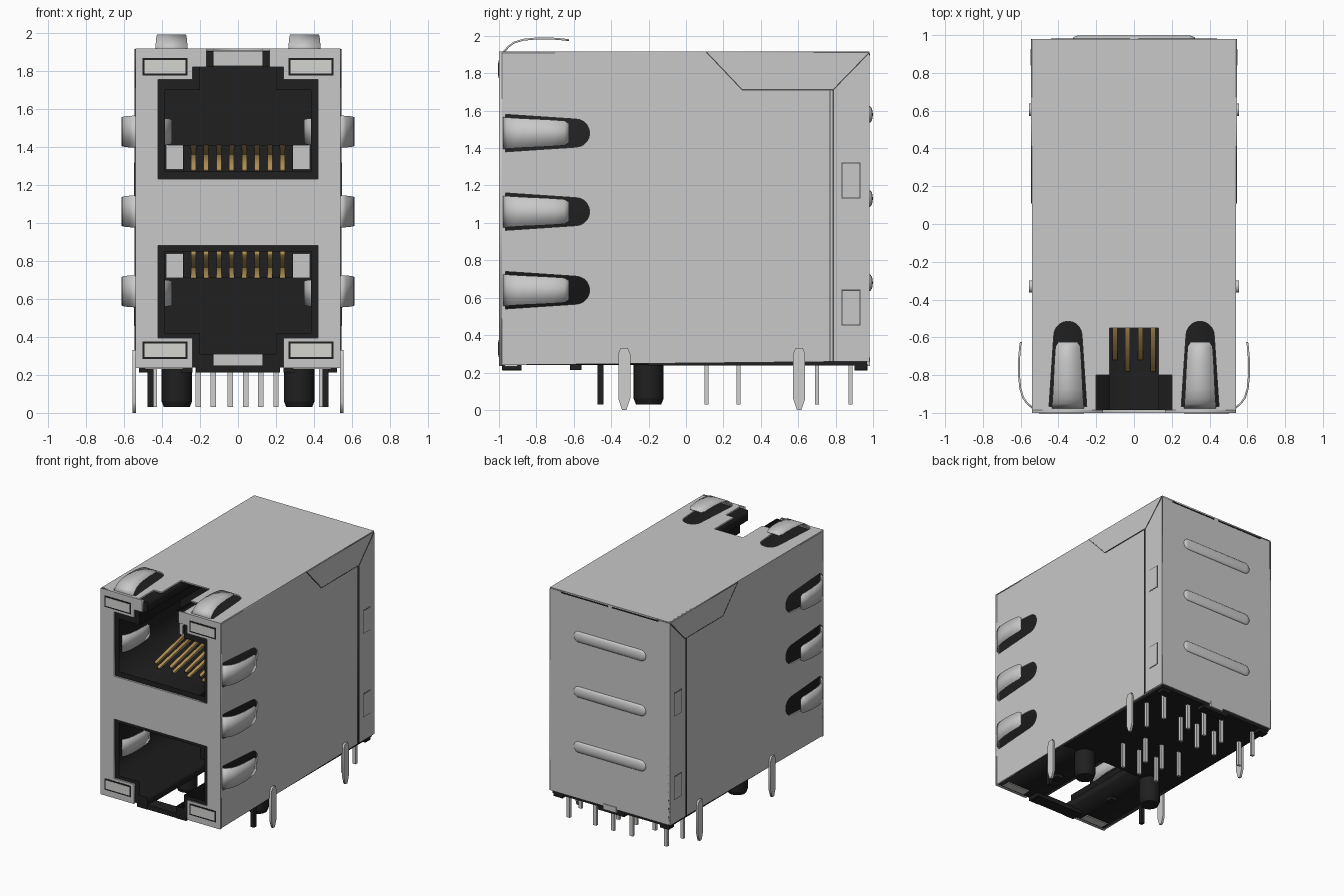
import bpy, bmesh, math
from mathutils import Vector, Matrix

if "Cube" in bpy.data.objects:
    bpy.data.objects.remove(bpy.data.objects["Cube"])


def mat(name, r, g, b):
    m = bpy.data.materials.new(name)
    m.diffuse_color = (r, g, b, 1)
    m.use_nodes = True
    m.node_tree.nodes["Principled BSDF"].inputs["Base Color"].default_value = m.diffuse_color
    return m


STEEL = mat("shield steel", 0.58, 0.58, 0.58)
BLACK = mat("black plastic", 0.014, 0.014, 0.014)
GOLD = mat("gold contact", 0.42, 0.27, 0.09)
SILVER = mat("silver pin", 0.62, 0.62, 0.61)
LENS = mat("lamp lens", 0.66, 0.66, 0.64)
SEAM = mat("seam grey", 0.08, 0.08, 0.08)


def add(name, bm, m, smooth=False):
    bmesh.ops.remove_doubles(bm, verts=bm.verts, dist=1e-5)
    bmesh.ops.recalc_face_normals(bm, faces=bm.faces)
    me = bpy.data.meshes.new(name)
    bm.to_mesh(me)
    bm.free()
    me.materials.append(m)
    ob = bpy.data.objects.new(name, me)
    bpy.context.collection.objects.link(ob)
    if smooth:
        bpy.context.view_layer.objects.active = ob
        ob.select_set(True)
        bpy.ops.object.shade_smooth_by_angle(angle=math.radians(40))
        ob.select_set(False)
    return ob


def box(name, x, y, z, m):
    bm = bmesh.new()
    bmesh.ops.create_cube(bm, size=1)
    for v in bm.verts:
        v.co = [(r[0] + r[1]) / 2 + c * (r[1] - r[0]) for c, r in zip(v.co, (x, y, z))]
    return add(name, bm, m)


AXES = {"x": lambda u, v, w: (w, u, v), "y": lambda u, v, w: (u, w, v), "z": lambda u, v, w: (u, v, w)}


def plate(name, loops, axis, lo, hi, m):
    """Sheet from 2D loops (outline plus holes), spanning lo..hi along an axis."""
    cu = bpy.data.curves.new(name, "CURVE")
    cu.dimensions, cu.fill_mode, cu.extrude = "2D", "BOTH", 0.5
    for loop in loops:
        sp = cu.splines.new("POLY")
        sp.points.add(len(loop) - 1)
        for p, (u, v) in zip(sp.points, loop):
            p.co = (u, v, 0, 1)
        sp.use_cyclic_u = True
    ob = bpy.data.objects.new(name, cu)
    bpy.context.collection.objects.link(ob)
    dg = bpy.context.evaluated_depsgraph_get()
    me = bpy.data.meshes.new_from_object(ob.evaluated_get(dg))
    bm = bmesh.new()
    bm.from_mesh(me)
    bpy.data.objects.remove(ob)
    bpy.data.meshes.remove(me)
    for v in bm.verts:
        v.co = AXES[axis](v.co.x, v.co.y, lo + (v.co.z + 0.5) * (hi - lo))
    return add(name, bm, m)


def mirrored(half):
    return half + [(-u, v) for u, v in reversed(half) if u > 0]


def slot(c, flip=False):
    """Tapered slot with a round end; (across, along y)."""
    pts = [(-0.1, -0.965), (0.1, -0.965)]
    pts += [(0.075 * math.cos(a), -0.59 + 0.075 * math.sin(a)) for a in [math.pi * i / 10 for i in range(11)]]
    return [(y, c + t) if flip else (c + t, y) for t, y in pts]


def finger(name, place, profile):
    """Curved spring strip; profile rows are (y, lift, half width)."""
    bm = bmesh.new()
    rows = [[bm.verts.new(place(t * w, y, h)) for t in (-1, 1)] for y, h, w in profile]
    for a, b in zip(rows, rows[1:]):
        bm.faces.new((a[0], a[1], b[1], b[0]))
    ob = add(name, bm, STEEL, True)
    mod = ob.modifiers.new("thickness", "SOLIDIFY")
    mod.thickness, mod.offset = 0.01, 0


OUTER = [(-0.975, 0, 0.085), (-0.95, 0.03, 0.083), (-0.92, 0.052, 0.081), (-0.87, 0.067, 0.078), (-0.8, 0.074, 0.075),
         (-0.72, 0.074, 0.071), (-0.65, 0.068, 0.066), (-0.625, 0.064, 0.05)]

# steel shield: front, top, sides and back
front = [(0, 0.88), (0.42, 0.88), (0.42, 0.395), (0.24, 0.395), (0.24, 0.235), (0.54, 0.235), (0.54, 1.917),
         (0.165, 1.917), (0.165, 1.82), (0.24, 1.82), (0.24, 1.755), (0.42, 1.755), (0.42, 1.23), (0, 1.23)]
plate("front_shield", [mirrored(front)], "y", -1.0, -0.985, STEEL)
top = [(0, -0.55), (0.13, -0.55), (0.13, -0.8), (0.2, -0.8), (0.2, -0.998), (0.54, -0.998), (0.54, 0.98), (0, 0.98)]
plate("top_shield", [mirrored(top), slot(0.35), slot(-0.35)], "z", 1.907, 1.917, STEEL)
FINGER_Z = (0.64, 1.06, 1.48)
side = [(-0.998, 0.24), (0.98, 0.26), (0.98, 1.917), (-0.998, 1.917)]
box("back_shield", (-0.54, 0.54), (0.97, 0.98), (0.26, 1.915), STEEL)
for s in (-1, 1):
    lo, hi = sorted((s * 0.53, s * 0.54))
    plate("side_shield", [side] + [slot(z, True) for z in FINGER_Z], "x", lo, hi, STEEL)
    for z in FINGER_Z:
        finger("side_spring", lambda t, y, h, z=z: (s * (0.535 + h), y, z + t), OUTER)
    finger("top_spring", lambda t, y, h: (s * 0.35 + t, y, 1.912 + h), OUTER)
    for z in (0.63, 1.48):
        finger("port_spring", lambda t, y, h, z=z: (s * (0.42 - h), y, z + t),
               [(y, h * 0.9, w * 0.85) for y, h, w in OUTER])
    # folded flap and rear cover flange on the side, with their seams
    lo, hi = sorted((s * 0.54, s * 0.544))
    plate("top_flap", [[(0.11, 1.912), (0.3, 1.715), (0.785, 1.715), (0.975, 1.912)]], "x", lo, hi, STEEL)
    plate("rear_flange", [[(0.79, 0.26), (0.98, 0.26), (0.98, 1.9), (0.79, 1.71)]], "x", lo, hi, STEEL)
    lo, hi = sorted((s * 0.539, s * 0.5455))
    for path in ([(0.11, 1.912), (0.3, 1.712), (0.787, 1.712), (0.978, 1.908)],
                 [(0.787, 1.712), (0.787, 0.26)], [(0.77, 1.712), (0.77, 0.26)]):
        for a, b in zip(path, path[1:]):
            a, b = Vector(a), Vector(b)
            n = (b - a).normalized().orthogonal() * 0.003
            plate("side_seam", [[a + n, b + n, b - n, a - n]], "x", lo, hi, SEAM)
    for z in (0.45, 1.13):
        xs = lambda d: sorted((s * 0.54, s * (0.545 + d)))
        box("latch_outline", xs(0), (0.832, 0.933), (z, z + 0.193), SEAM)
        box("latch_tab", xs(0.002), (0.838, 0.927), (z + 0.006, z + 0.187), STEEL)
    # slits along the rear top edge
    box("rear_slit", sorted((s * 0.02, s * 0.44)), (0.975, 0.983), (1.895, 1.905), BLACK)
    # board tabs
    for y in (-0.33, 0.605):
        lo, hi = sorted((s * 0.538, s * 0.556))
        tab = [(0.012, 0), (0.032, 0.06), (0.032, 0.3), (0.02, 0.33)]
        tab = [(y + u, v) for u, v in tab] + [(y - u, v) for u, v in reversed(tab)]
        plate("board_tab", [tab], "x", lo, hi, SILVER)

# embossed ribs on the back
for z in (0.68, 1.13, 1.58):
    bm = bmesh.new()
    bmesh.ops.create_uvsphere(bm, u_segments=24, v_segments=12, radius=0.045,
                              matrix=Matrix.Rotation(math.pi / 2, 4, "Y"))
    for v in bm.verts:
        shift = 0.28 if v.co.x > 1e-5 else -0.28
        v.co = (v.co.x + shift, 0.98 + v.co.y * 0.42, z + v.co.z)
    add("back_rib", bm, STEEL, True)

# black housing with the two stacked ports
half = [(0, 0.85), (0.385, 0.85), (0.385, 0.42), (0.2, 0.42), (0.2, 0.31), (0.13, 0.31), (0.13, 0.24), (0.527, 0.24),
        (0.527, 1.905), (0.13, 1.905), (0.13, 1.82), (0.2, 1.82), (0.2, 1.7), (0.385, 1.7), (0.385, 1.27), (0, 1.27)]
plate("port_housing", [mirrored(half)], "y", -0.984, -0.2, BLACK)
box("rear_housing", (-0.528, 0.528), (-0.2, 0.968), (0.238, 1.905), BLACK)
box("lower_latch_bar", (-0.2, 0.2), (-0.98, -0.88), (0.212, 0.25), BLACK)
box("rear_foot", (-0.12, 0.12), (0.9, 0.97), (0.212, 0.245), BLACK)
box("rear_clip", (-0.06, 0.06), (0.965, 0.985), (0.235, 0.28), STEEL)
for z in (0.25, 1.825):
    box("latch_gap_wall", (-0.13, 0.13), (-0.21, -0.199), (z, z + 0.06 if z < 1 else 1.905), STEEL)

# contacts, mirrored between the upper and lower ports about z = 1.06
for port, flip in (("upper", 1), ("lower", -1)):
    zz = lambda z: 1.06 + flip * (z - 1.06)
    box(port + "_contact_backing", (-0.38, 0.38), (-0.21, -0.199), sorted((zz(1.28), zz(1.41))), STEEL)
    for i in range(9):
        x = -0.268 + i * 0.067
        box(port + "_comb_tooth", (x - 0.021, x + 0.021), (-0.3, -0.2), sorted((zz(1.265), zz(1.41))), BLACK)
    for i in range(8):
        x = -0.2345 + i * 0.067
        y = -0.78 if i % 2 else -0.72
        bar = [(y, zz(1.272)), (y, zz(1.29)), (-0.21, zz(1.41)), (-0.21, zz(1.385))]
        plate(port + "_contact", [bar], "x", x - 0.013, x + 0.013, GOLD)

for s in (-1, 1):
    # indicator lamps in the front corners
    for z in (0.283, 1.775):
        span = lambda a, b: sorted((s * a, s * b))
        box("lamp_frame", span(0.265, 0.502), (-1.002, -0.98), (z, z + 0.092), BLACK)
        box("lamp_lens", span(0.276, 0.491), (-1.004, -0.98), (z + 0.011, z + 0.081), LENS)
    box("lower_lamp_base", span(0.29, 0.49), (-0.97, -0.9), (0.232, 0.242), LENS)
    # underside feet, pegs and lamp leads
    box("front_foot", span(0.13, 0.22), (-0.985, -0.88), (0.213, 0.245), BLACK)
    box("middle_foot", span(0.24, 0.3), (-0.62, -0.56), (0.213, 0.245), BLACK)
    box("corner_foot", span(0.44, 0.52), (0.9, 0.965), (0.213, 0.245), BLACK)
    box("lamp_lead", span(0.445, 0.475), (-0.472, -0.442), (0.03, 0.25), BLACK)
    bm = bmesh.new()
    bmesh.ops.create_cone(bm, cap_ends=True, segments=24, radius1=0.068, radius2=0.08, depth=0.03,
                          matrix=Matrix.Translation((s * 0.322, -0.2, 0.045)))
    bmesh.ops.create_cone(bm, cap_ends=True, segments=24, radius1=0.08, radius2=0.08, depth=0.19,
                          matrix=Matrix.Translation((s * 0.322, -0.2, 0.155)))
    add("locating_peg", bm, BLACK, True)

# solder pins in staggered rows
ROWS = {0.11: (0.2, 0.04, -0.13), 0.28: (0.12, -0.04, -0.21),
        0.70: (0.46, 0.12, -0.04, -0.21, -0.46), 0.88: (0.44, 0.2, 0.04, -0.13, -0.44)}
for y, xs in ROWS.items():
    for x in xs:
        box("solder_pin", (x - 0.014, x + 0.014), (y - 0.011, y + 0.011), (0.03, 0.25), SILVER)
